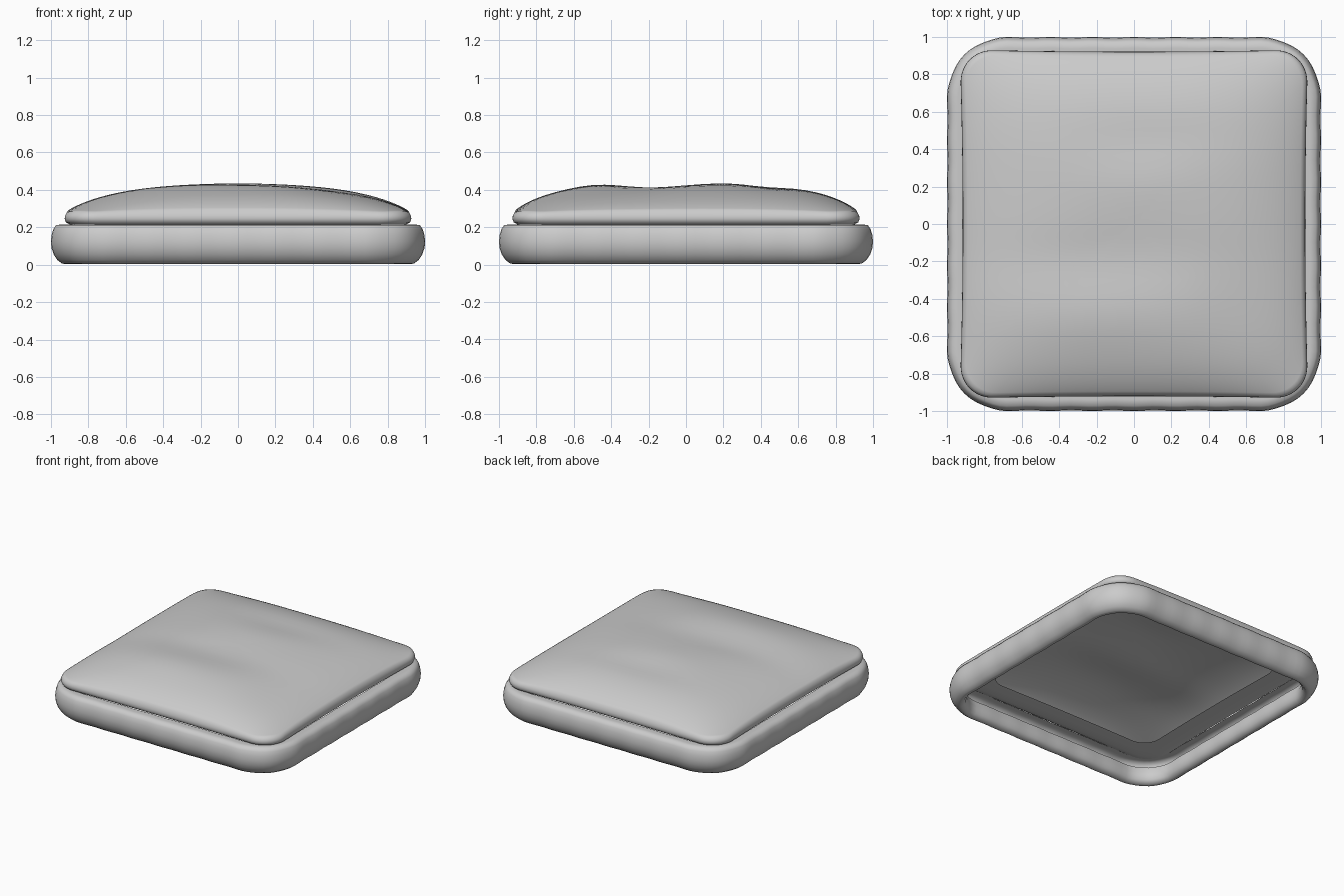
import bpy, bmesh, math

if "Cube" in bpy.data.objects:
    bpy.data.objects.remove(bpy.data.objects["Cube"])


def rounded_square(half, radius, arc=12, straight=28):
    """Evenly ordered outline points of a rounded square."""
    pts = []
    c = half - radius
    for k in range(4):
        a0 = k * math.pi / 2
        ca, sa = math.cos(a0), math.sin(a0)
        local = [(half, -c + 2 * c * i / straight) for i in range(straight)]
        local += [(c + radius * math.cos(a), c + radius * math.sin(a))
                  for a in (math.pi / 2 * i / arc for i in range(arc))]
        pts += [(x * ca - y * sa, x * sa + y * ca) for x, y in local]
    return pts


def loft(name, loops, cap=None):
    """Skin a stack of loops, optionally closing the last one to a point."""
    bm = bmesh.new()
    rows = [[bm.verts.new(p) for p in loop] for loop in loops]
    n = len(rows[0])
    for a, b in zip(rows, rows[1:]):
        for i in range(n):
            j = (i + 1) % n
            bm.faces.new((a[i], a[j], b[j], b[i]))
    if cap:
        tip = bm.verts.new(cap)
        for i in range(n):
            bm.faces.new((rows[-1][i], rows[-1][(i + 1) % n], tip))
    mesh = bpy.data.meshes.new(name)
    bm.to_mesh(mesh)
    bm.free()
    for f in mesh.polygons:
        f.use_smooth = True
    ob = bpy.data.objects.new(name, mesh)
    bpy.context.collection.objects.link(ob)
    return ob


# padded base ring, open underneath
base_profile = [(.90, .13), (.885, .08), (.89, .03), (.915, .003), (.94, .006),
                (.965, .025), (.985, .055), (.997, .09), (1.0, .125),
                (.996, .16), (.987, .19), (.972, .212), (.94, .215), (.90, .213)]
loops = []
for r, z in base_profile:
    loop = []
    for x, y in rounded_square(r, .32 - (1 - r)):
        along = x if abs(y) > abs(x) else y
        k = 1 - .004 * (1 - math.cos(along * 28)) / 2     # stitched puckers
        loop.append((x * k, y * k, z))
    loops.append(loop)
loft("base_ring", loops)


# soft cushion on top, a shell rolled under at its rim
def bump(x, y, cx, cy, sx, sy, h):
    return h * math.exp(-((x - cx) / sx) ** 2 - ((y - cy) / sy) ** 2)


def top_height(x, y):
    fx = max(0, 1 - (abs(x) / .93) ** 3) ** .8
    fy = max(0, 1 - (abs(y) / .93) ** 4) ** .8
    z = .272 + .155 * fx * fy
    z += bump(x, y, -.1, -.18, .55, .16, -.016)
    z += bump(x, y, 0, .2, .3, .15, .008)
    z += bump(x, y, .1, .45, .4, .12, -.010)
    z += bump(x, y, -.2, -.5, .45, .15, .010)
    z += bump(x, y, .55, -.45, .25, .3, -.012)
    return z


def cushion_outline(half):
    pts = []
    for x, y in rounded_square(half, half * .19):
        dx = 1 - .018 * max(0, 1 - (y / half) ** 2)       # slightly waisted sides
        dy = 1 - .012 * max(0, 1 - (x / half) ** 2)
        pts.append((x * dx, y * dy))
    return pts


rim = [(.72, .205), (.80, .203), (.86, .206), (.90, .213), (.925, .226),
       (.932, .245), (.930, .262)]
loops = [[(x, y, z) for x, y in cushion_outline(r)] for r, z in rim]
for r in [.92, .905, .885, .86, .83, .79, .75, .70, .64, .58, .51, .44, .37, .30,
          .23, .16, .08]:
    loops.append([(x, y, top_height(x, y)) for x, y in cushion_outline(r)])
loft("cushion", loops, cap=(0, 0, top_height(0, 0)))
